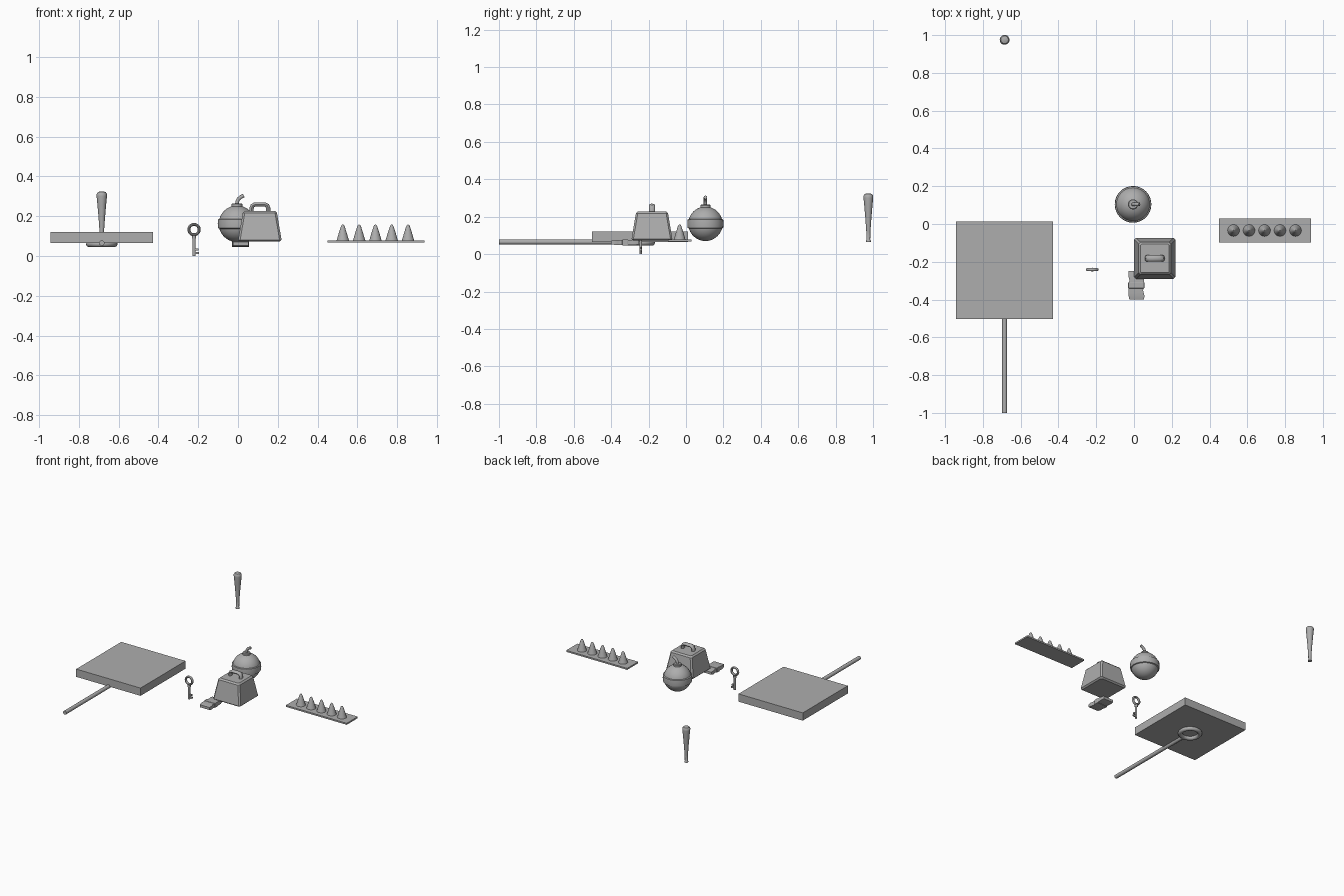
import bpy, bmesh, math
from mathutils import Vector, Matrix

if "Cube" in bpy.data.objects:
    bpy.data.objects.remove(bpy.data.objects["Cube"])

# One shared grey material
grey = bpy.data.materials.new("plain grey")
grey.use_nodes = True
grey.diffuse_color = (0.42, 0.42, 0.42, 1)
grey.node_tree.nodes["Principled BSDF"].inputs["Base Color"].default_value = grey.diffuse_color


def finish(name, bm, smooth=True, bevel=0):
    bmesh.ops.recalc_face_normals(bm, faces=bm.faces)
    mesh = bpy.data.meshes.new(name)
    bm.to_mesh(mesh)
    bm.free()
    mesh.materials.append(grey)
    ob = bpy.data.objects.new(name, mesh)
    bpy.context.collection.objects.link(ob)
    if bevel:
        mod = ob.modifiers.new("Bevel", "BEVEL")
        mod.width, mod.segments = bevel, 2
    if smooth:
        bpy.ops.object.select_all(action="DESELECT")
        ob.select_set(True)
        bpy.context.view_layer.objects.active = ob
        bpy.ops.object.shade_smooth_by_angle(angle=math.radians(35))
    return ob


def box(name, lo, hi, bevel=0):
    lo, hi = Vector(lo), Vector(hi)
    bm = bmesh.new()
    bmesh.ops.create_cube(bm, size=1, matrix=Matrix.Translation((lo + hi) / 2) @ Matrix.Diagonal((*(hi - lo), 1)))
    return finish(name, bm, False, bevel)


def loft(name, rings, smooth=True, closed=False):
    """Skin a list of equally sized vertex loops."""
    bm = bmesh.new()
    loops = [[bm.verts.new(p) for p in ring] for ring in rings]
    n = len(loops[0])
    pairs = list(zip(loops, loops[1:])) + ([(loops[-1], loops[0])] if closed else [])
    for a, b in pairs:
        for i in range(n):
            j = (i + 1) % n
            bm.faces.new((a[i], a[j], b[j], b[i]))
    if not closed:
        bm.faces.new(loops[0])
        bm.faces.new(loops[-1])
    return finish(name, bm, smooth)


def circle(n):
    return [(math.cos(2 * math.pi * i / n), math.sin(2 * math.pi * i / n)) for i in range(n)]


def lathe(name, profile, x, y, n=24, closed=False):
    """Revolve (radius, height) points about a vertical axis."""
    return loft(name, [[(x + r * c, y + r * s, z) for c, s in circle(n)] for r, z in profile], closed=closed)


def tube(name, points, u, v, n=12):
    """Sweep an ellipse along a path in the xz plane; u in plane, v along y."""
    pts = [Vector(p) for p in points]
    rings = []
    for i, p in enumerate(pts):
        t = (pts[min(i + 1, len(pts) - 1)] - pts[max(i - 1, 0)]).normalized()
        side = t.cross(Vector((0, 1, 0)))
        rings.append([p + side * u * c + Vector((0, v * s, 0)) for c, s in circle(n)])
    return loft(name, rings)


# Slab sign with a ring and pole beneath
SX, SY = -0.685, -0.245
box("slab", (SX - 0.257, SY - 0.257, 0.066), (SX + 0.257, SY + 0.257, 0.122))
lathe("slab_ring", [(0.064 + 0.015 * c, 0.06 + 0.015 * s) for c, s in circle(12)], SX, SY, 32, True)
loft("slab_pole", [[(SX + 0.0135 * c, y, 0.065 + 0.0135 * s) for c, s in circle(16)] for y in (-1, -0.32)])

# Bat
lathe("bat", [(0.008, 0.064), (0.013, 0.066), (0.013, 0.073), (0.010, 0.078), (0.011, 0.12), (0.016, 0.19),
              (0.022, 0.26), (0.026, 0.30), (0.026, 0.312), (0.020, 0.321), (0.008, 0.325)], SX, 0.975, 20)

# Key
KX, KY = -0.221, -0.242
bow = [(0.026 + 0.0075 * c, 0.0085 * s) for c, s in circle(10)]
loft("key_bow", [[(KX + r * c, KY + d, 0.133 + r * s) for r, d in bow] for c, s in circle(28)], closed=True)
lathe("key_shaft", [(0.0075, 0), (0.0075, 0.107)], KX, KY, 12)
lathe("key_collar", [(0.011, 0.088), (0.011, 0.1)], KX, KY, 12)
for i, z in enumerate((0.009, 0.027)):
    box(f"key_tooth_{i + 1}", (KX, KY - 0.005, z), (KX + 0.026 - 0.004 * i, KY + 0.005, z + 0.011))

# Bomb: sphere, equator band, cap and curved fuse
BX, BY, BZ = -0.005, 0.104, 0.162
sphere = bmesh.new()
bmesh.ops.create_uvsphere(sphere, u_segments=32, v_segments=20, radius=0.092,
                          matrix=Matrix.Translation((BX, BY, BZ)))
finish("bomb_body", sphere)
lathe("bomb_band", [(0.085, BZ - 0.027), (0.095, BZ - 0.022), (0.097, BZ), (0.095, BZ + 0.022),
                    (0.085, BZ + 0.027)], BX, BY, 32)
lathe("bomb_cap", [(0.027, 0.242), (0.027, 0.261), (0.023, 0.265)], BX, BY, 20)
tube("bomb_fuse", [(BX, BY, 0.255), (BX + 0.001, BY, 0.273), (BX + 0.007, BY, 0.286),
                   (BX + 0.018, BY, 0.296), (BX + 0.034, BY, 0.304)], 0.0095, 0.0095)

# Weight: tapered block with chamfered edges and a loop handle
WX, WY = 0.110, -0.182


def chamfered_square(h, c, z):
    corners = [(h, c - h), (h, h - c), (h - c, h), (c - h, h), (-h, h - c), (-h, c - h), (c - h, -h), (h - c, -h)]
    return [(WX + a, WY + b, z) for a, b in corners]


loft("weight_block", [chamfered_square(*r) for r in
     ((0.099, 0.008, 0.072), (0.109, 0.010, 0.081), (0.086, 0.010, 0.217), (0.076, 0.006, 0.227))], False)
arch = [(-0.042, 0.215), (-0.042, 0.240), (-0.037, 0.253), (-0.026, 0.259),
        (0.026, 0.259), (0.037, 0.253), (0.042, 0.240), (0.042, 0.215)]
tube("weight_handle", [(WX + a, WY, z) for a, z in arch], 0.011, 0.017)

# Banded bundle with wavy edges
NX, NY = 0.012, -0.325
rings = []
for i in range(13):
    t = i / 6 - 1
    w = 0.040 + 0.002 * math.cos(9 * t)
    h = 0.014 - 0.005 * t ** 4
    shift = 0.002 * math.sin(5 * t)
    rings.append([(NX + shift + a * w, NY + 0.075 * t, 0.062 + b * h)
                  for a, b in ((-1, -1), (1, -1), (1, 1), (-1, 1))])
loft("bundle", rings)
box("bundle_band", (NX - 0.043, NY - 0.016, 0.045), (NX + 0.043, NY + 0.016, 0.079), 0.003)

# Spike strip
box("spike_plate", (0.45, -0.097, 0.067), (0.937, 0.029, 0.078))
for i in range(5):
    lathe(f"spike_{i + 1}", [(0.032, 0.076), (0.028, 0.088), (0.020, 0.116), (0.010, 0.147), (0.006, 0.155),
                             (0.002, 0.158)], 0.527 + 0.082 * i, -0.034, 20)
